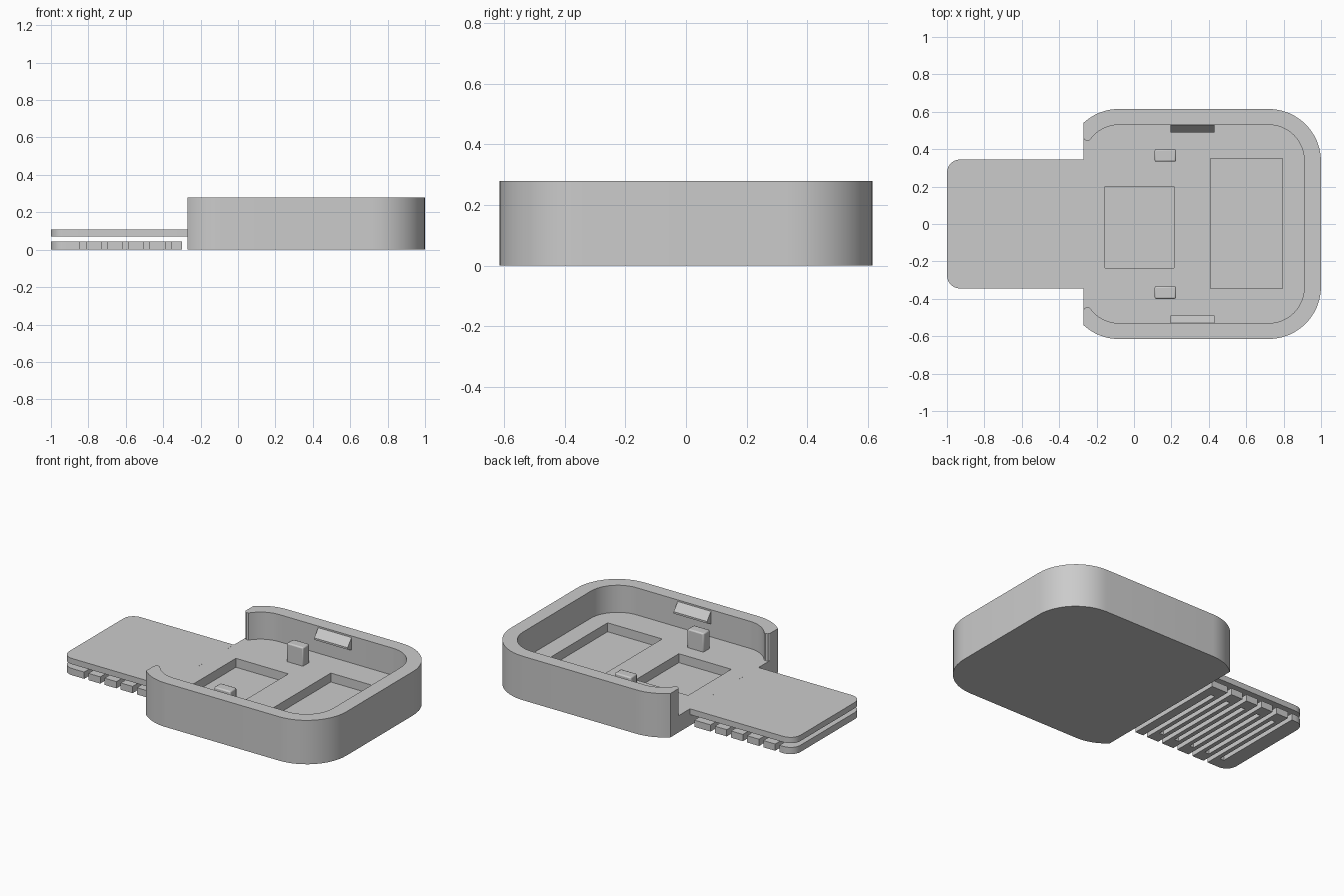
import bpy, bmesh
from math import cos, sin, radians

if "Cube" in bpy.data.objects:
    bpy.data.objects.remove(bpy.data.objects["Cube"], do_unlink=True)

grey = bpy.data.materials.new("plain grey")
grey.use_nodes = True
colour = (0.6, 0.6, 0.6, 1)
grey.diffuse_color = colour
grey.node_tree.nodes["Principled BSDF"].inputs["Base Color"].default_value = colour

FLOOR, TOP, FRONT = 0.107, 0.28, -0.27


def arc(cx, cy, r, start, end, steps=12):
    angles = [radians(start + (end - start) * i / steps) for i in range(steps + 1)]
    return [(cx + r * cos(a), cy + r * sin(a)) for a in angles]


def mirrored(half):
    """Close a half outline by mirroring it across the x axis."""
    return half + [(x, -y) for x, y in reversed(half)]


def prism(name, outline, low, high, axis="z"):
    """Extrude an outline along z, or a (y, z) outline along x."""
    bm = bmesh.new()
    place = (lambda p: (p[0], p[1], low)) if axis == "z" else (lambda p: (low, p[0], p[1]))
    face = bm.faces.new([bm.verts.new(place(p)) for p in outline])
    moved = bmesh.ops.extrude_face_region(bm, geom=[face])["geom"]
    offset = (0, 0, high - low) if axis == "z" else (high - low, 0, 0)
    bmesh.ops.translate(bm, vec=offset, verts=[v for v in moved if isinstance(v, bmesh.types.BMVert)])
    bmesh.ops.recalc_face_normals(bm, faces=bm.faces[:])
    mesh = bpy.data.meshes.new(name)
    bm.to_mesh(mesh)
    bm.free()
    mesh.materials.append(grey)
    obj = bpy.data.objects.new(name, mesh)
    bpy.context.collection.objects.link(obj)
    return obj


def box(name, x0, x1, y0, y1, z0, z1):
    return prism(name, [(x0, y0), (x1, y0), (x1, y1), (x0, y1)], z0, z1)


def activate(obj):
    bpy.ops.object.select_all(action="DESELECT")
    obj.select_set(True)
    bpy.context.view_layer.objects.active = obj


def cut(obj, cutter):
    mod = obj.modifiers.new("cut", "BOOLEAN")
    mod.operation, mod.solver, mod.object = "DIFFERENCE", "EXACT", cutter
    activate(obj)
    bpy.ops.object.modifier_apply(modifier=mod.name)
    bpy.data.objects.remove(cutter, do_unlink=True)


def smooth(obj):
    activate(obj)
    bpy.ops.object.shade_smooth_by_angle(angle=radians(30))


# Tray with rounded corners, open at one end
tray = prism("tray", mirrored(arc(-0.08, 0.335, 0.28, 132.7, 90) + arc(0.72, 0.335, 0.28, 90, 0)), 0, TOP)
lip = [(-0.4, 0.46), (FRONT, 0.46), (-0.263, 0.449), (-0.25, 0.444), (-0.238, 0.447)]
hollow = lip + arc(-0.08, 0.34, 0.19, 142, 90) + arc(0.72, 0.34, 0.19, 90, 0)
cut(tray, prism("hollow_cutter", mirrored(hollow), FLOOR, 0.5))
cut(tray, box("small_pocket_cutter", -0.155, 0.215, -0.235, 0.2, 0.05, 0.2))
cut(tray, box("large_pocket_cutter", 0.41, 0.795, -0.345, 0.35, 0.05, 0.2))
smooth(tray)

# Flat tongue level with the tray floor
tongue = prism("tongue", mirrored(arc(-0.93, 0.275, 0.07, 180, 90, 6) + [(FRONT, 0.345)]), 0.07, FLOOR)
smooth(tongue)

# Serpentine spring plate below the tongue, slotted from alternate sides
EDGE, SLOT_END, HALF_SLOT, PITCH = 0.345, 0.265, 0.015, 0.114


def slots(first, side):
    points = []
    for i in range(5):
        x = first + i * PITCH
        a, b = x - HALF_SLOT, x + HALF_SLOT
        points += [(a, side * EDGE), (a, -side * SLOT_END), (b, -side * SLOT_END), (b, side * EDGE)]
    return points


outline = arc(-0.93, -0.275, 0.07, 180, 270, 6) + slots(-0.829, -1)
outline += [(-0.3, -EDGE), (-0.3, EDGE)] + slots(-0.886, 1)[::-1]
outline += arc(-0.93, 0.275, 0.07, 90, 180, 6)
smooth(prism("spring_plate", outline, 0, 0.043))

# Locating pegs and snap clips on both sides
for side, label in ((1, "back"), (-1, "front")):
    y0, y1 = sorted((side * 0.333, side * 0.4))
    peg = box(label + "_peg", 0.11, 0.225, y0, y1, FLOOR - 0.02, 0.225)
    bevel = peg.modifiers.new("bevel", "BEVEL")
    bevel.width, bevel.segments = 0.008, 2
    smooth(peg)
    wedge = [(0.54, 0.27), (0.53, 0.27), (0.49, 0.22), (0.49, 0.208), (0.53, 0.19), (0.54, 0.19)]
    prism(label + "_clip", [(side * y, z) for y, z in wedge], 0.195, 0.43, "x")
